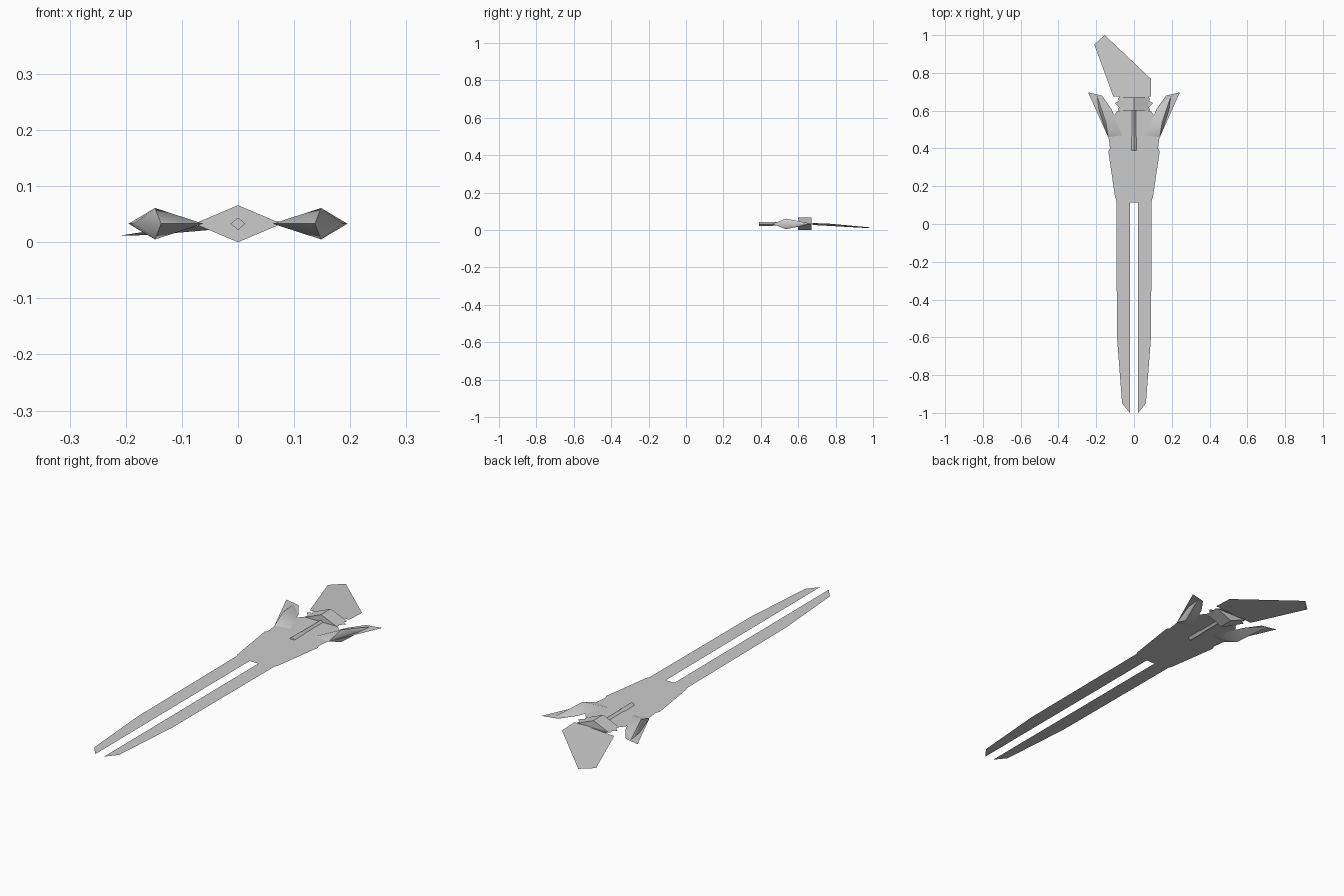
import bpy
import bmesh
import math

if "Cube" in bpy.data.objects:
    bpy.data.objects.remove(bpy.data.objects["Cube"])

MID = 0.033  # height of the blade plane

grey = bpy.data.materials.new("plain grey")
grey.use_nodes = True
colour = (0.6, 0.6, 0.6, 1)
grey.diffuse_color = colour
grey.node_tree.nodes["Principled BSDF"].inputs["Base Color"].default_value = colour


def finish(name, bm, smooth=None):
    mesh = bpy.data.meshes.new(name)
    bm.to_mesh(mesh)
    bm.free()
    mesh.materials.append(grey)
    obj = bpy.data.objects.new(name, mesh)
    bpy.context.collection.objects.link(obj)
    if smooth:
        bpy.ops.object.select_all(action="DESELECT")
        obj.select_set(True)
        bpy.context.view_layer.objects.active = obj
        bpy.ops.object.shade_smooth_by_angle(angle=math.radians(smooth))
    return obj


def mirror(points):
    return points + [(-x, y) for x, y in reversed(points)]


def plate(name, outline, height=lambda x, y: MID):
    """Flat sheet facing up."""
    bm = bmesh.new()
    face = bm.faces.new([bm.verts.new((x, y, height(x, y))) for x, y in outline])
    face.normal_update()
    if face.normal.z < 0:
        face.normal_flip()
    return finish(name, bm)


def diamond_bar(name, sections, smooth=None):
    """Bar along y; each section is (y, half width, half height)."""
    bm = bmesh.new()
    rings = []
    for y, w, h in sections:
        rings.append([bm.verts.new((x, y, MID + z))
                      for x, z in ((w, 0), (0, h), (-w, 0), (0, -h))])
    for a, b in zip(rings, rings[1:]):
        for i in range(4):
            j = (i + 1) % 4
            bm.faces.new((a[i], a[j], b[j], b[i]))
    bm.faces.new(rings[0])
    bm.faces.new(rings[-1])
    bmesh.ops.recalc_face_normals(bm, faces=bm.faces)
    return finish(name, bm, smooth)


def crystal(name, outline, apex, half_height, side):
    """Faceted spindle with a peak above and below its outline."""
    bm = bmesh.new()
    rim = [bm.verts.new((side * x, y, MID)) for x, y in outline]
    for h in (half_height, -half_height):
        tip = bm.verts.new((side * apex[0], apex[1], MID + h))
        for a, b in zip(rim, rim[1:] + rim[:1]):
            bm.faces.new((a, b, tip))
    bmesh.ops.recalc_face_normals(bm, faces=bm.faces)
    return finish(name, bm, 60)


# Two-pronged blade with its shoulders
plate("forked_blade", mirror([
    (0.022, 0.115), (0.022, -1.0), (0.063, -0.95), (0.09, -0.6),
    (0.094, 0.13), (0.1, 0.14), (0.136, 0.385), (0.127, 0.4),
    (0.135, 0.46), (0.12, 0.555), (0.09, 0.597), (0.075, 0.6)]))

# Guard block and its toothed edge
diamond_bar("guard_block", [(0.6, 0.078, 0.033), (0.67, 0.078, 0.033)])
plate("guard_teeth", mirror([
    (0.085, 0.6), (0.08, 0.618), (0.1, 0.64), (0.08, 0.652),
    (0.086, 0.662), (0.075, 0.675)]))

# Central spine
diamond_bar("centre_spine", [(0.39, 0.013, 0.011), (0.46, 0.013, 0.011),
                             (0.47, 0.01, 0.009), (0.6, 0.01, 0.009)], 60)

# Side wings: crystal over a flat fin
for side, label in ((1, "left"), (-1, "right")):
    crystal(label + "_wing_crystal",
            [(0.062, 0.47), (0.12, 0.61), (0.195, 0.677), (0.185, 0.6), (0.137, 0.46)],
            (0.148, 0.535), 0.028, side)
    plate(label + "_wing_fin", [(side * x, y) for x, y in (
        (0.137, 0.46), (0.243, 0.697), (0.17, 0.68), (0.12, 0.61))])

# Slanted tail sheet
plate("tail_fin",
      [(-0.11, 0.676), (0.09, 0.676), (0.09, 0.768), (-0.155, 1.0), (-0.21, 0.95)],
      lambda x, y: MID + 0.051 * x - 0.038 * (y - 0.676))
